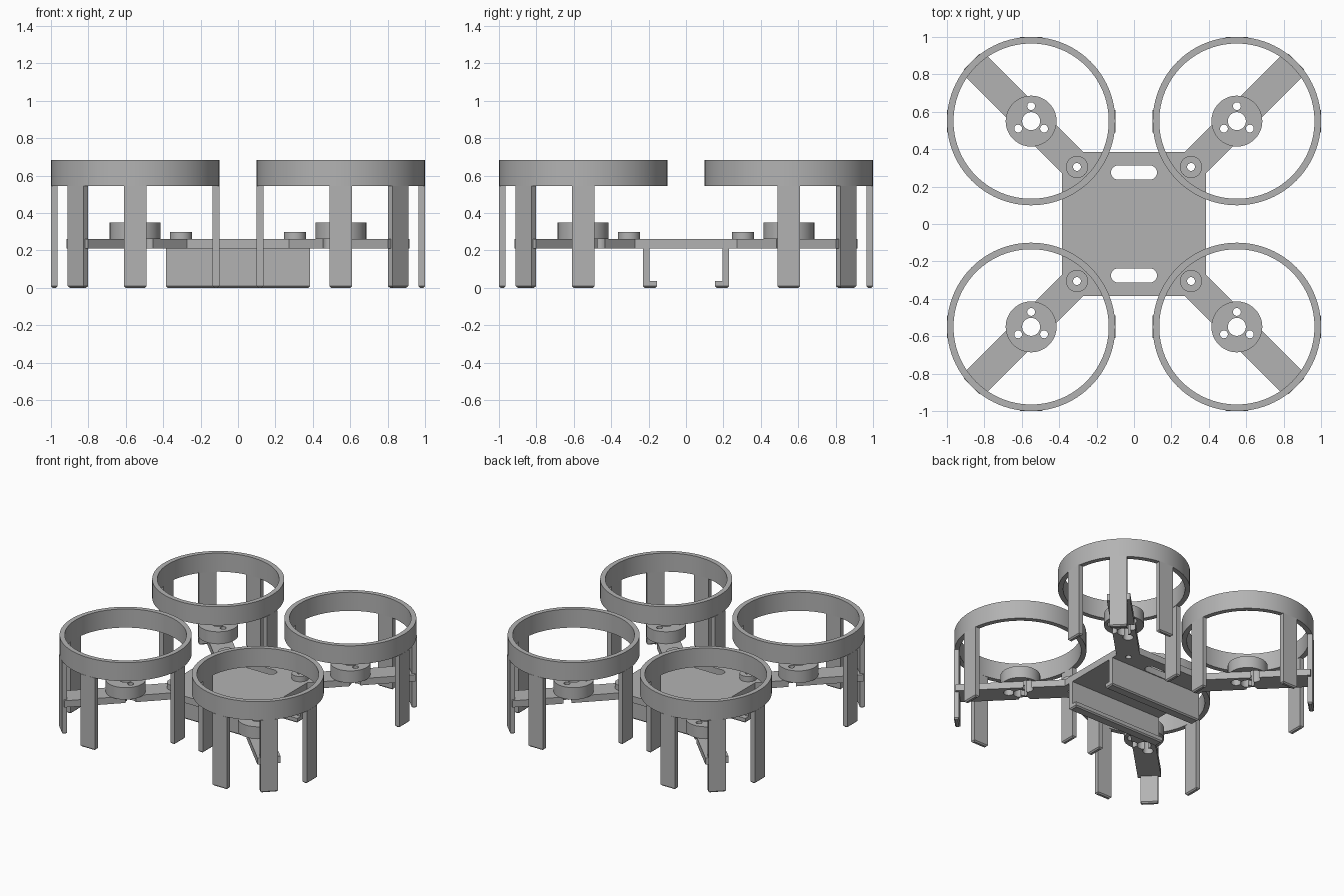
import bpy, bmesh, math
from mathutils import Matrix, Vector

if "Cube" in bpy.data.objects:
    bpy.data.objects.remove(bpy.data.objects["Cube"])

gray = bpy.data.materials.new("plain_gray")
gray.diffuse_color = (0.45, 0.45, 0.45, 1)
gray.use_nodes = True
gray.node_tree.nodes["Principled BSDF"].inputs["Base Color"].default_value = gray.diffuse_color
QUADS = [(1, 1), (-1, 1), (-1, -1), (1, -1)]
C = 0.55                      # rotor centre offset
Z0, Z1 = 0.21, 0.26           # frame plate bottom and top


def finish(name, bm):
    bmesh.ops.recalc_face_normals(bm, faces=bm.faces)
    me = bpy.data.meshes.new(name)
    bm.to_mesh(me)
    bm.free()
    ob = bpy.data.objects.new(name, me)
    bpy.context.collection.objects.link(ob)
    me.materials.append(gray)
    return ob


def smooth(ob):
    bpy.ops.object.select_all(action='DESELECT')
    ob.select_set(True)
    bpy.context.view_layer.objects.active = ob
    bpy.ops.object.shade_smooth_by_angle(angle=math.radians(30))


def prism(bm, pts, z0, z1):
    face = bm.faces.new([bm.verts.new((x, y, z0)) for x, y in pts])
    ext = bmesh.ops.extrude_face_region(bm, geom=[face])["geom"]
    bmesh.ops.translate(bm, verts=[v for v in ext if isinstance(v, bmesh.types.BMVert)],
                        vec=(0, 0, z1 - z0))


def circle(x, y, r, n=48):
    return [(x + r * math.cos(math.tau * i / n), y + r * math.sin(math.tau * i / n))
            for i in range(n)]


def slot(x, y, half, r, n=12):
    pts = []
    for sx, a0 in ((1, -math.pi / 2), (-1, math.pi / 2)):
        for i in range(n + 1):
            a = a0 + math.pi * i / n
            pts.append((x + sx * half + r * math.cos(a), y + r * math.sin(a)))
    return pts


def cutter(name, outlines, z0, z1):
    bm = bmesh.new()
    for pts in outlines:
        prism(bm, pts, z0, z1)
    ob = finish(name, bm)
    ob.hide_render = True
    return ob


def cut(ob, cutters):
    bpy.context.view_layer.objects.active = ob
    for c in cutters:
        m = ob.modifiers.new("cut", 'BOOLEAN')
        m.operation, m.solver, m.object = 'DIFFERENCE', 'EXACT', c
        bpy.ops.object.modifier_apply(modifier=m.name)
    smooth(ob)


# Hole cutters: rotor shaft, screws, countersunk screw heads, boss holes, strap slots
screws = [(sx * C + 0.08 * math.cos(a), sy * C + 0.08 * math.sin(a))
          for sx, sy in QUADS for a in (math.pi / 2 + k * math.tau / 3 for k in range(3))]
holes = [circle(sx * C, sy * C, 0.048) for sx, sy in QUADS]
holes += [circle(x, y, 0.021, 24) for x, y in screws]
holes += [circle(sx * 0.305, sy * 0.305, 0.021, 24) for sx, sy in QUADS]
holes += [slot(0, s * 0.275, 0.085, 0.038) for s in (-1, 1)]
hole_cut = cutter("hole_cutter", holes, 0.1, 0.5)
head_cut = cutter("screw_head_cutter", [circle(x, y, 0.036, 24) for x, y in screws], 0.1, 0.30)

# Frame plate with four diagonal arms in one outline
bm = bmesh.new()
outline = []
for sx, sy in QUADS:
    arm = [(0.385, 0.272), (0.916, 0.803), (0.803, 0.916), (0.272, 0.385)]
    arm = [(sx * x, sy * y) for x, y in arm]
    outline += arm if sx * sy > 0 else arm[::-1]
prism(bm, outline, Z0, Z1)
cut(finish("frame_plate", bm), [hole_cut, head_cut])

# Motor mounts and small bosses
bm = bmesh.new()
for sx, sy in QUADS:
    prism(bm, circle(sx * C, sy * C, 0.136, 72), Z1, 0.35)
cut(finish("motor_mounts", bm), [hole_cut, head_cut])
bm = bmesh.new()
for sx, sy in QUADS:
    prism(bm, circle(sx * 0.305, sy * 0.305, 0.059), Z1, 0.30)
cut(finish("corner_bosses", bm), [hole_cut])

# Rotor guard rings, each a spun rectangular section
N = 96
for i, (sx, sy) in enumerate(QUADS):
    bm = bmesh.new()
    section = [(0.415, 0.545), (0.45, 0.545), (0.45, 0.685), (0.415, 0.685)]
    loops = [[bm.verts.new((sx * C + r * math.cos(math.tau * k / N),
                            sy * C + r * math.sin(math.tau * k / N), z))
              for r, z in section] for k in range(N)]
    for k in range(N):
        a, b = loops[k], loops[(k + 1) % N]
        for j in range(4):
            bm.faces.new((a[j], b[j], b[(j + 1) % 4], a[(j + 1) % 4]))
    smooth(finish(f"guard_ring_{i + 1}", bm))


def chamfer_bottom(bm):
    edges = [e for e in bm.edges if all(v.co.z < 1e-5 for v in e.verts)]
    bmesh.ops.bevel(bm, geom=edges, offset=0.009, segments=1, affect='EDGES')


# Guard legs: two sideways, one front or back, one on the outer diagonal
for i, (sx, sy) in enumerate(QUADS):
    bm = bmesh.new()
    for d in ((1, 0), (-1, 0), (0, sy), (sx, sy)):
        u = Vector(d).normalized()
        w = Vector((-u.y, u.x)) * 0.06
        c = Vector((sx * C, sy * C))
        prism(bm, [c + u * 0.415 - w, c + u * 0.45 - w, c + u * 0.45 + w, c + u * 0.415 + w],
              0, 0.546)
    chamfer_bottom(bm)
    finish(f"guard_legs_{i + 1}", bm)

# Battery rails: L sections running across the plate underside
for s, name in ((-1, "front_rail"), (1, "back_rail")):
    bm = bmesh.new()
    section = [(0.23, 0), (0.23, Z0), (0.195, Z0), (0.195, 0.036), (0.155, 0.036), (0.155, 0)]
    face = bm.faces.new([bm.verts.new((-0.385, s * y, z)) for y, z in section])
    ext = bmesh.ops.extrude_face_region(bm, geom=[face])["geom"]
    bmesh.ops.translate(bm, verts=[v for v in ext if isinstance(v, bmesh.types.BMVert)],
                        vec=(0.77, 0, 0))
    chamfer_bottom(bm)
    finish(name, bm)

for c in (hole_cut, head_cut):
    bpy.data.objects.remove(c)
